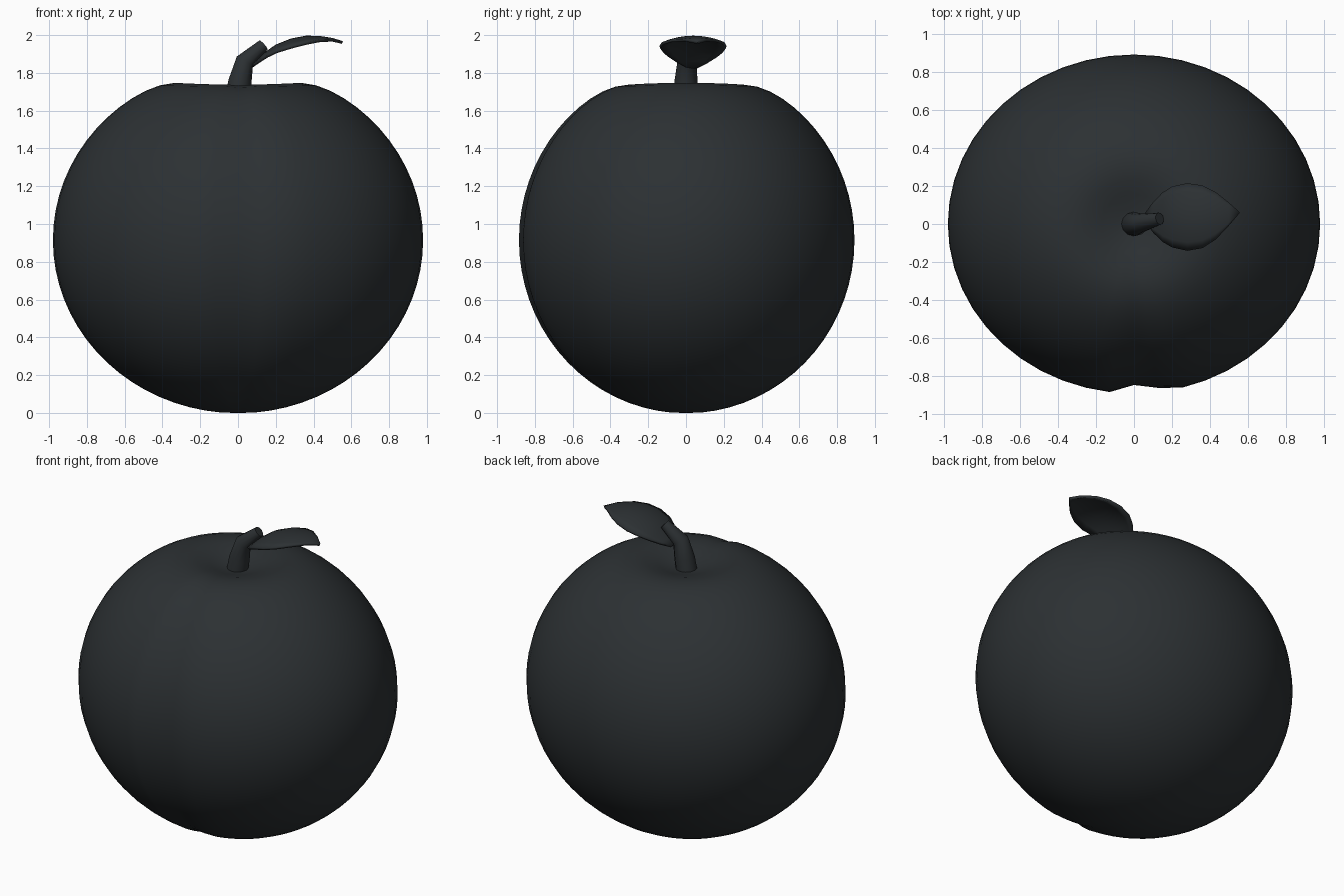
import bpy, bmesh, math
from mathutils import Vector

if "Cube" in bpy.data.objects:
    bpy.data.objects.remove(bpy.data.objects["Cube"])

mat = bpy.data.materials.new("dark_skin")
mat.diffuse_color = (0.025, 0.03, 0.033, 1)
mat.use_nodes = True
mat.node_tree.nodes["Principled BSDF"].inputs["Base Color"].default_value = mat.diffuse_color


def finish(bm, name):
    bmesh.ops.recalc_face_normals(bm, faces=bm.faces)
    for f in bm.faces:
        f.smooth = True
    me = bpy.data.meshes.new(name)
    bm.to_mesh(me)
    bm.free()
    me.materials.append(mat)
    ob = bpy.data.objects.new(name, me)
    bpy.context.collection.objects.link(ob)
    return ob


def lerp(table, t):
    for (a, *p), (b, *q) in zip(table, table[1:]):
        if t <= b:
            k = (t - a) / (b - a)
            return [u + (v - u) * k for u, v in zip(p, q)]
    return list(table[-1][1:])


# Fruit body: squashed sphere with stem dimple and a lopsided front crease
bm = bmesh.new()
bmesh.ops.create_uvsphere(bm, u_segments=48, v_segments=36, radius=1)
for v in bm.verts:
    x, y, z = v.co
    a = math.degrees(math.atan2(x, -y))
    crease = lerp([(-180, 0), (-7.5, 0), (0, 0.05), (7.5, 0.025), (15, 0), (180, 0)], a)[0]
    x *= 0.98 * (1 - crease)
    y *= 0.892 * (1 - crease)
    h = 0.915 + 0.917 * z
    if z > 0:
        h -= 0.155 * math.exp(-(x * x + y * y) / 0.26 ** 2)
    v.co = (x, y, max(h, 0))
finish(bm, "fruit_body")

# Stem: bent tapering tube
path = [((-0.01, 0, 1.64), 0.064), ((0.01, 0, 1.75), 0.062),
        ((0.036, 0.005, 1.86), 0.05), ((0.135, 0.028, 1.948), 0.032)]
bm = bmesh.new()
rings = []
N = 12
for i, (p, r) in enumerate(path):
    d = Vector(path[min(i + 1, 3)][0]) - Vector(path[max(i - 1, 0)][0])
    side = d.cross(Vector((0, 1, 0))).normalized()
    up = d.cross(side).normalized()
    rings.append([bm.verts.new(Vector(p) + r * (side * math.cos(2 * math.pi * k / N)
                  + up * math.sin(2 * math.pi * k / N))) for k in range(N)])
for a, b in zip(rings, rings[1:]):
    for k in range(N):
        bm.faces.new((a[k], a[(k + 1) % N], b[(k + 1) % N], b[k]))
bm.faces.new(rings[0])
bm.faces.new(rings[-1])
stem = finish(bm, "stem")
bpy.context.view_layer.objects.active = stem
stem.select_set(True)
bpy.ops.object.shade_smooth_by_angle(angle=math.radians(50))

# Leaf: arched midrib with drooping edges (x, half width, midrib height, centre y)
leaf = [(0.06, 0.025, 1.835, 0.035), (0.1, 0.08, 1.87, 0.035), (0.15, 0.13, 1.915, 0.036),
        (0.2, 0.16, 1.95, 0.037), (0.28, 0.178, 1.982, 0.037), (0.36, 0.165, 1.997, 0.038),
        (0.43, 0.125, 1.996, 0.043), (0.5, 0.06, 1.985, 0.052), (0.555, 0.003, 1.968, 0.06)]
M = 8
bm = bmesh.new()
rows = []
for x, w, z, cy in leaf:
    row = []
    for j in range(M + 1):
        s = 2 * j / M - 1
        row.append(bm.verts.new((x, cy + w * s, z - 1.25 * (w * s) ** 2)))
    rows.append(row)
for a, b in zip(rows, rows[1:]):
    for j in range(M):
        bm.faces.new((a[j], b[j], b[j + 1], a[j + 1]))
ob = finish(bm, "leaf")
if ob.data.polygons[0].normal.z < 0:
    ob.data.flip_normals()
mod = ob.modifiers.new("thickness", "SOLIDIFY")
mod.thickness = 0.015
mod.offset = -1
